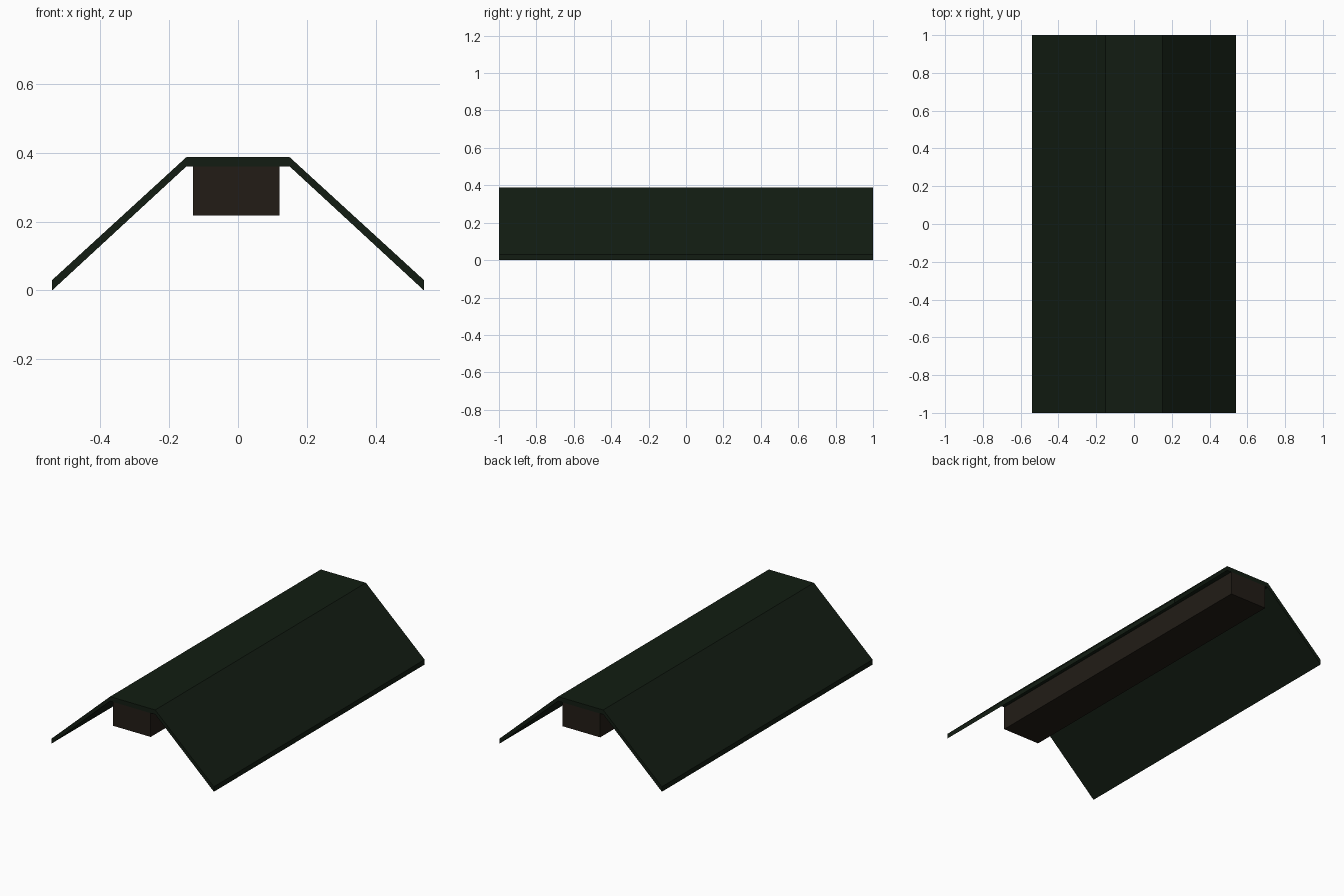
import bpy, bmesh

if "Cube" in bpy.data.objects:
    bpy.data.objects.remove(bpy.data.objects["Cube"])


def material(name, rgb):
    m = bpy.data.materials.new(name)
    m.diffuse_color = (*rgb, 1)
    m.use_nodes = True
    m.node_tree.nodes["Principled BSDF"].inputs["Base Color"].default_value = m.diffuse_color
    return m


def extrude_profile(name, points, y0, y1, mat):
    """Extrude a closed x-z outline along y."""
    bm = bmesh.new()
    face = bm.faces.new([bm.verts.new((x, y0, z)) for x, z in points])
    ext = bmesh.ops.extrude_face_region(bm, geom=[face])
    verts = [g for g in ext["geom"] if isinstance(g, bmesh.types.BMVert)]
    bmesh.ops.translate(bm, verts=verts, vec=(0, y1 - y0, 0))
    bmesh.ops.recalc_face_normals(bm, faces=bm.faces)
    mesh = bpy.data.meshes.new(name)
    bm.to_mesh(mesh)
    bm.free()
    mesh.materials.append(mat)
    obj = bpy.data.objects.new(name, mesh)
    bpy.context.collection.objects.link(obj)
    return obj


green = material("dark_green", (0.006, 0.012, 0.006))
brown = material("dark_brown", (0.016, 0.012, 0.008))

# Folded ridge cap: right half outline, mirrored to the left
outer = [(0.15, 0.387), (0.54, 0.03)]
inner = [(0.54, 0.0), (0.15, 0.36)]
right = outer + inner
left = [(-x, z) for x, z in reversed(right)]
extrude_profile("ridge_cap", right + left, -1, 1, green)

# Ridge beam under the cap
beam = [(-0.13, 0.217), (0.12, 0.217), (0.12, 0.36), (-0.13, 0.36)]
extrude_profile("ridge_beam", beam, -1, 1, brown)
